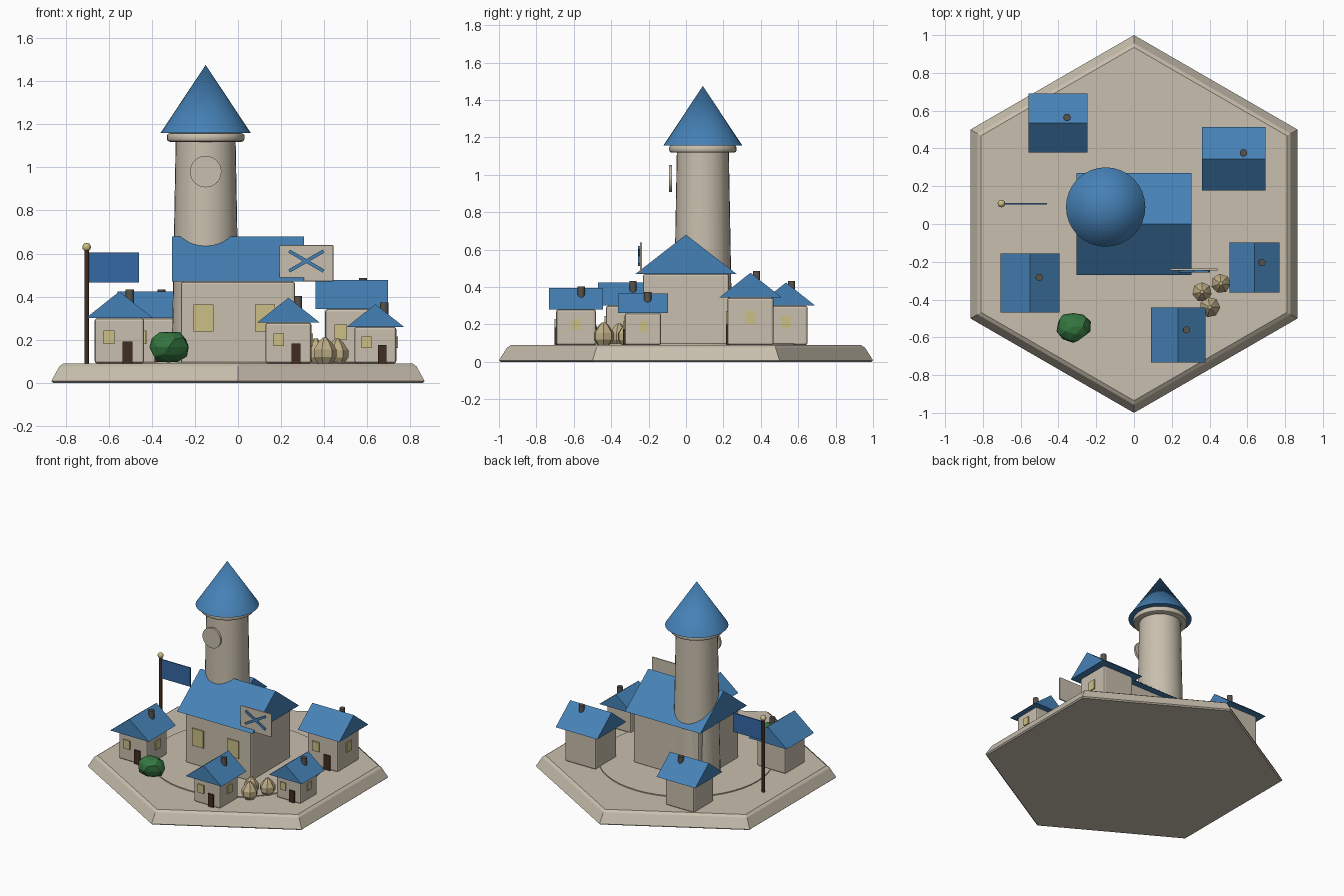
import bpy, bmesh, random
from math import radians, pi, cos, sin
from mathutils import Vector, Matrix

cube = bpy.data.objects.get("Cube")
if cube:
    bpy.data.objects.remove(cube, do_unlink=True)


def material(name, rgb, rough=0.8):
    m = bpy.data.materials.new(name)
    m.use_nodes = True
    m.diffuse_color = (*rgb, 1)
    bsdf = m.node_tree.nodes["Principled BSDF"]
    bsdf.inputs["Base Color"].default_value = (*rgb, 1)
    bsdf.inputs["Roughness"].default_value = rough
    return m


STONE = material("pale stone", (0.58, 0.52, 0.42))
BLUE = material("roof blue", (0.06, 0.22, 0.47))
CLOTH = material("flag blue", (0.035, 0.14, 0.38))
GOLD = material("window gold", (0.60, 0.52, 0.24))
WOOD = material("dark wood", (0.055, 0.027, 0.014))
SOOT = material("chimney grey", (0.10, 0.085, 0.07))
SACK = material("sack cloth", (0.52, 0.42, 0.24))
LEAF = material("leaf green", (0.035, 0.18, 0.05))
GROUND = 0.09


def finish(bm, name, mat, smooth=False):
    bmesh.ops.recalc_face_normals(bm, faces=bm.faces)
    mesh = bpy.data.meshes.new(name)
    bm.to_mesh(mesh)
    bm.free()
    mesh.materials.append(mat)
    if smooth:
        mesh.shade_smooth()
        mesh.set_sharp_from_angle(angle=radians(40))
    ob = bpy.data.objects.new(name, mesh)
    bpy.context.scene.collection.objects.link(ob)
    return ob


def box(name, center, size, mat, bevel=0):
    bm = bmesh.new()
    bmesh.ops.create_cube(bm, size=1)
    bmesh.ops.scale(bm, vec=size, verts=bm.verts)
    ob = finish(bm, name, mat)
    ob.location = center
    if bevel:
        mod = ob.modifiers.new("soft edges", "BEVEL")
        mod.width, mod.segments = bevel, 2
    return ob


def lathe(name, profile, sides, loc, mat, smooth=True):
    """Turn a list of (radius, height) around z and cap both ends."""
    bm = bmesh.new()
    rings = []
    for r, z in profile:
        angles = [pi / 2 + 2 * pi * i / sides for i in range(sides)]
        rings.append([bm.verts.new((r * cos(a), r * sin(a), z)) for a in angles])
    for low, high in zip(rings, rings[1:]):
        for i in range(sides):
            j = (i + 1) % sides
            bm.faces.new((low[i], low[j], high[j], high[i]))
    bm.faces.new(rings[0])
    bm.faces.new(rings[-1])
    bmesh.ops.remove_doubles(bm, verts=bm.verts, dist=0.00001)
    ob = finish(bm, name, mat, smooth)
    ob.location = loc
    return ob


def gable_roof(name, center, length, width, height, ridge):
    """Closed triangular prism; ridge is 'x' or 'y'."""
    bm = bmesh.new()
    ends = []
    for x in (-length / 2, length / 2):
        pts = ((x, -width / 2, 0), (x, width / 2, 0), (x, 0, height))
        ends.append([bm.verts.new(p) for p in pts])
    a, b = ends
    bm.faces.new(a)
    bm.faces.new(b)
    for i in range(3):
        j = (i + 1) % 3
        bm.faces.new((a[i], a[j], b[j], b[i]))
    if ridge == "y":
        bmesh.ops.rotate(bm, matrix=Matrix.Rotation(pi / 2, 3, "Z"), verts=bm.verts)
    finish(bm, name, BLUE).location = center


def house(name, x, y, s, h, ridge):
    """Cottage of footprint s and wall height h, door to the front."""
    eave = GROUND + h
    sill = GROUND + 0.58 * h
    box(name + "_walls", (x, y, GROUND + h / 2), (s, s, h), STONE, 0.012)
    gable_roof(name + "_roof", (x, y, eave), 1.36 * s, 1.36 * s, 0.54 * s, ridge)
    box(name + "_door", (x + 0.165 * s, y - s / 2, GROUND + 0.22 * s),
        (0.2 * s, 0.016, 0.44 * s), WOOD)
    box(name + "_front_window", (x - 0.21 * s, y - s / 2, sill),
        (0.23 * s, 0.016, 0.28 * s), GOLD)
    box(name + "_side_window", (x + s / 2, y, sill),
        (0.016, 0.23 * s, 0.28 * s), GOLD)
    lathe(name + "_chimney", [(0.019, 0), (0.019, 0.13)], 12,
          (x + 0.21 * s, y + 0.13 * s, eave + 0.58 * s - 0.13), SOOT)


# Hexagonal plinth and round plaza
lathe("plinth", [(0.99, 0), (1, 0.008), (0.957, 0.076), (0.935, GROUND)], 6,
      (0, 0, 0), STONE, False)
lathe("plaza", [(0.58, 0), (0.58, 0.015)], 48, (0, 0, 0.082), STONE)

# Great hall
box("hall_walls", (0, 0, 0.28), (0.53, 0.46, 0.38), STONE, 0.012)
gable_roof("hall_roof", (0, 0, 0.47), 0.61, 0.54, 0.21, "x")
for side, x in (("right", -0.16), ("left", 0.125)):
    box("hall_window_" + side, (x, -0.23, 0.30), (0.092, 0.018, 0.125), GOLD)

# Tower
tx, ty = -0.15, 0.09
lathe("tower_shaft", [(0.158, GROUND), (0.139, 1.13)], 32, (tx, ty, 0), STONE)
lathe("tower_collar", [(0.165, 0), (0.176, 0.004), (0.18, 0.012), (0.18, 0.03),
                       (0.174, 0.038), (0.165, 0.04)], 32, (tx, ty, 1.118), STONE)
lathe("tower_roof", [(0.21, 0), (0, 0.317)], 32, (tx, ty, 1.158), BLUE)
dial = lathe("tower_dial", [(0.073, 0), (0.073, 0.016)], 32, (tx, -0.076, 0.98), STONE)
dial.rotation_euler.x = pi / 2

# Cottages around the plaza
house("back_right_cottage", -0.403, 0.535, 0.23, 0.21, "x")
house("back_left_cottage", 0.528, 0.345, 0.247, 0.253, "x")
house("left_cottage", 0.637, -0.23, 0.195, 0.17, "y")
house("front_left_cottage", 0.234, -0.588, 0.213, 0.19, "y")
house("front_right_cottage", -0.55, -0.313, 0.23, 0.21, "y")

# Hanging sign with a crossed emblem
box("sign_board", (0.317, -0.241, 0.555), (0.25, 0.011, 0.168), STONE, 0.003)
for side, tilt in (("rising", -1), ("falling", 1)):
    bar = box("sign_bar_" + side, (0.317, -0.251, 0.565), (0.185, 0.009, 0.016), BLUE)
    bar.rotation_euler.y = tilt * radians(30)

# Flagpole
px, py = -0.702, 0.108
lathe("flagpole", [(0.011, GROUND), (0.011, 0.62)], 12, (px, py, 0), WOOD)
lathe("flagpole_knob", [(0.02 * sin(pi * i / 8), -0.02 * cos(pi * i / 8))
                        for i in range(9)], 16, (px, py, 0.63), GOLD)
box("flag", (-0.577, py, 0.535), (0.235, 0.008, 0.138), CLOTH)

# Grain sacks
sack_shape = [(0.032, 0), (0.052, 0.028), (0.052, 0.062), (0.03, 0.095), (0.01, 0.115)]
for i, (x, y, k) in enumerate([(0.36, -0.36, 1), (0.46, -0.315, 1), (0.402, -0.44, 1.05)]):
    sack = lathe("sack_%d" % (i + 1), sack_shape, 7, (x, y, GROUND), SACK, False)
    sack.scale = (k, k, k)
    sack.rotation_euler.z = i

# Shrub
random.seed(4)
bm = bmesh.new()
bmesh.ops.create_icosphere(bm, subdivisions=2, radius=1)
for v in bm.verts:
    v.co *= random.uniform(0.85, 1.08)
bmesh.ops.scale(bm, vec=Vector((0.094, 0.082, 0.078)), verts=bm.verts)
finish(bm, "shrub", LEAF).location = (-0.322, -0.543, 0.166)
